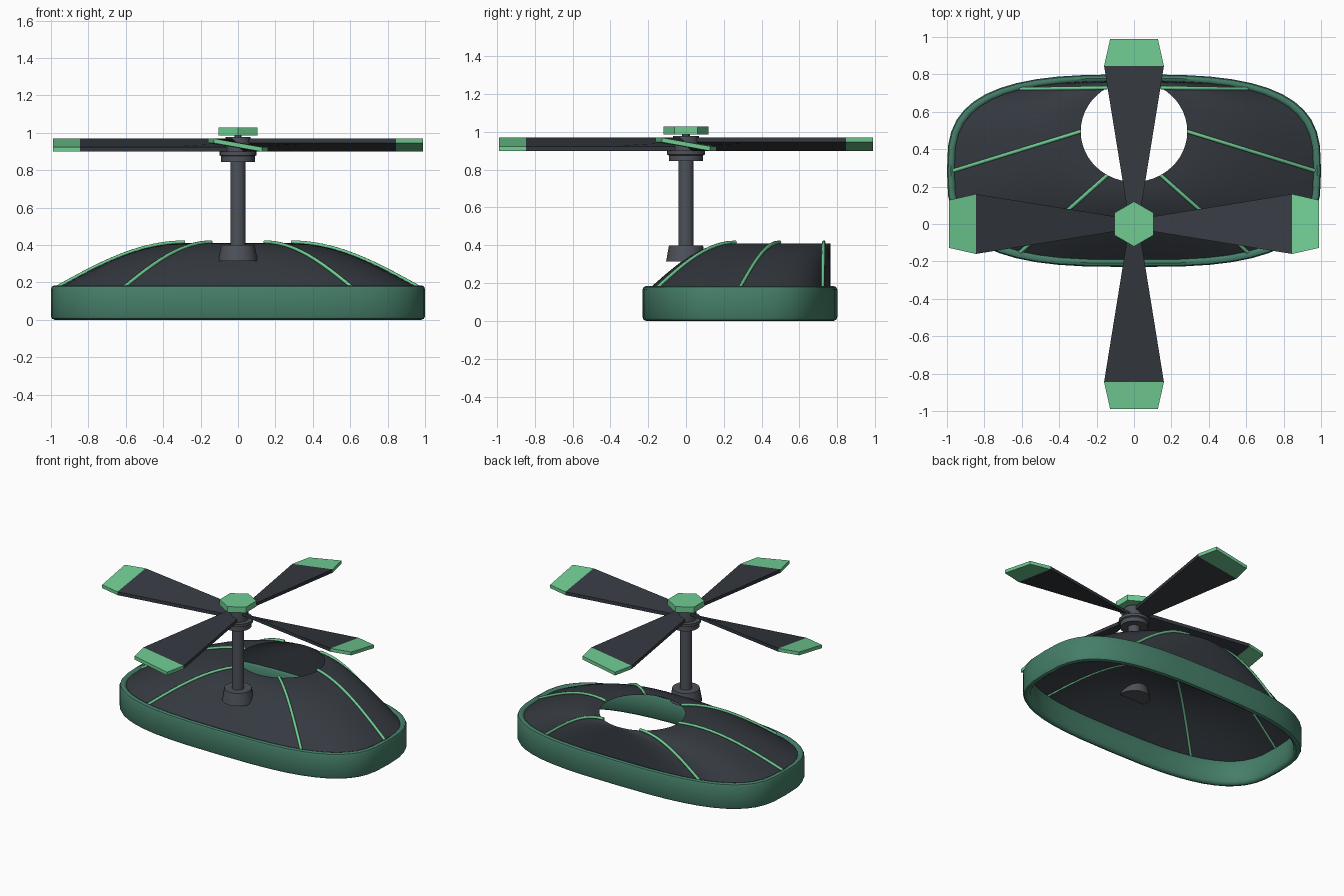
import bpy, bmesh
from math import sin, cos, pi, radians, copysign
from mathutils import Vector

if "Cube" in bpy.data.objects:
    bpy.data.objects.remove(bpy.data.objects["Cube"])


def material(name, rgb):
    m = bpy.data.materials.new(name)
    m.diffuse_color = (*rgb, 1)
    m.use_nodes = True
    m.node_tree.nodes["Principled BSDF"].inputs["Base Color"].default_value = m.diffuse_color
    return m


DARK = material("charcoal", (0.035, 0.042, 0.052))
GREY = material("steel", (0.075, 0.085, 0.1))
GREEN = material("bright_green", (0.16, 0.6, 0.29))
RIM = material("deep_green", (0.06, 0.21, 0.14))


def loft(name, rings, mat, smooth=30, caps=False, wrap=False):
    """Skin a list of closed rings with equal point counts."""
    bm = bmesh.new()
    vs = [[bm.verts.new(p) for p in r] for r in rings]
    n = len(vs[0])
    pairs = list(zip(vs, vs[1:])) + ([(vs[-1], vs[0])] if wrap else [])
    for a, b in pairs:
        for i in range(n):
            j = (i + 1) % n
            bm.faces.new((a[i], a[j], b[j], b[i]))
    if caps:
        bm.faces.new(vs[0][::-1])
        bm.faces.new(vs[-1])
    bmesh.ops.recalc_face_normals(bm, faces=bm.faces)
    me = bpy.data.meshes.new(name)
    bm.to_mesh(me)
    bm.free()
    me.materials.append(mat)
    ob = bpy.data.objects.new(name, me)
    bpy.context.collection.objects.link(ob)
    if smooth:
        bpy.ops.object.select_all(action='DESELECT')
        ob.select_set(True)
        bpy.context.view_layer.objects.active = ob
        bpy.ops.object.shade_smooth_by_angle(angle=radians(smooth))
    return ob


def lathe(name, profile, mat, n=16, smooth=30, turn=0.0):
    rings = [[(r * cos(turn + 2 * pi * i / n), r * sin(turn + 2 * pi * i / n), z)
              for i in range(n)] for r, z in profile]
    return loft(name, rings, mat, smooth, caps=True)


def rim_point(t, a, b, z):
    """Rounded-rectangle outline (superellipse) of the body."""
    c, s = cos(t), sin(t)
    return Vector((copysign(abs(c) ** (2 / 3), c) * a,
                   0.285 + copysign(abs(s) ** (2 / 3), s) * b, z))


def dome_point(t, k, lift=0.0):
    """Dome surface: k=0 at the rim, k=1 at the offset round opening."""
    p = rim_point(t, 0.965, 0.48, 0)
    q = Vector((0.285 * cos(t), 0.495 + 0.27 * sin(t), 0))
    r = p.lerp(q, k)
    r.z = 0.17 + 0.24 * sin(k * pi / 2) + lift
    return r


N = 48
angles = [2 * pi * i / N for i in range(N)]

# rim band with eased edges, open in the middle
band = [(0.0, 0.02), (0.0, 0.165), (0.006, 0.179), (0.02, 0.185), (0.033, 0.181),
        (0.045, 0.165), (0.045, 0.02), (0.033, 0.004), (0.02, 0.0), (0.006, 0.006)]
loft("rim_band", [[rim_point(t, 1 - d, 0.515 - d, z) for t in angles]
                  for d, z in band], RIM, 40, wrap=True)

# dome shell with round opening
loft("dome_shell", [[dome_point(t, k / 12) for t in angles] for k in range(13)],
     DARK, 60)

# six ribs following the dome
for i in range(6):
    cu = bpy.data.curves.new(f"rib_{i + 1}", 'CURVE')
    cu.dimensions = '3D'
    cu.bevel_depth = 0.01
    cu.bevel_resolution = 1
    cu.use_fill_caps = True
    sp = cu.splines.new('POLY')
    sp.points.add(12)
    for k, p in enumerate(sp.points):
        p.co = (*dome_point(i * pi / 3, k / 12, 0.006), 1)
    cu.materials.append(GREEN)
    bpy.context.collection.objects.link(bpy.data.objects.new(cu.name, cu))

# mast, hub and cap
lathe("mast_base", [(0.105, 0.315), (0.09, 0.4)], GREY)
lathe("mast", [(0.04, 0.36), (0.04, 0.86)], GREY)
lathe("collar", [(0.09, 0.845), (0.09, 0.875), (0.1, 0.88), (0.1, 0.9)], GREY)
lathe("hub", [(0.068, 0.89), (0.068, 0.978)], GREY)
lathe("cap_pin", [(0.02, 0.97), (0.02, 1.0)], GREY, 8)
lathe("hex_cap", [(0.12, 0.987), (0.12, 1.028)], GREEN, 6, 0, pi / 2)


def section(x, w, rise=0.023, th=0.012):
    """Pitched blade cross-section at radius x with half width w."""
    z = 0.934
    return [(x, -w, z + rise - th), (x, w, z - rise - th),
            (x, w, z - rise + th), (x, -w, z + rise + th)]


# four pitched blades with bright tips
for i in range(4):
    parts = [loft(f"blade_{i + 1}", [section(0.04, 0.03), section(0.845, 0.16)],
                  DARK, 0, caps=True),
             loft(f"blade_tip_{i + 1}", [section(0.845, 0.16), section(0.988, 0.128)],
                  GREEN, 0, caps=True)]
    for ob in parts:
        ob.rotation_euler.z = i * pi / 2
